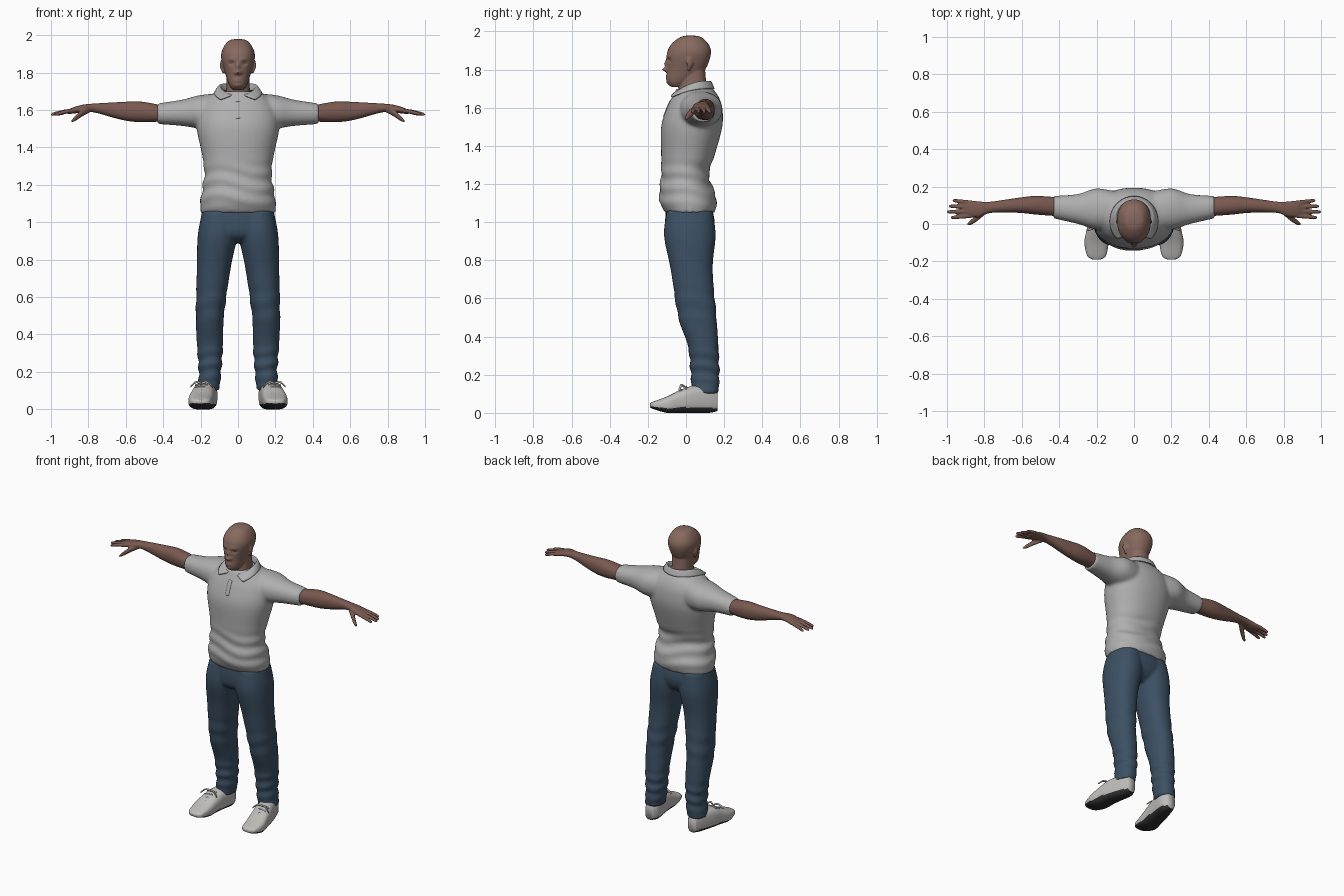
import bpy
import bmesh
from math import sin, cos, pi, exp
from mathutils import Matrix

if "Cube" in bpy.data.objects:
    bpy.data.objects.remove(bpy.data.objects["Cube"], do_unlink=True)

BOTH = (1, -1)
PLACE = {"x": lambda along, a, b: (along, a, b),
         "y": lambda along, a, b: (a, along, b),
         "z": lambda along, a, b: (a, b, along)}


def material(name, *colour):
    made = bpy.data.materials.new(name)
    made.use_nodes = True
    made.diffuse_color = (*colour, 1)
    made.node_tree.nodes["Principled BSDF"].inputs["Base Color"].default_value = (*colour, 1)
    return made


def spline(rows, steps):
    """Smooth rows of numbers with a Catmull-Rom spline."""
    result = []
    padded = [rows[0], *rows, rows[-1]]
    for before, start, end, after in zip(padded, padded[1:], padded[2:], padded[3:]):
        for step in range(steps):
            u = step / steps
            result.append([b + u / 2 * (c - a + u * (2*a - 5*b + 4*c - d + u * (3 * (b - c) + d - a)))
                           for a, b, c, d in zip(before, start, end, after)])
    return result + [list(rows[-1])]


def loft(bm, axis, rows, sides=(1,), count=48, steps=6, power=2.2):
    """Skin rounded sections; a row is (position, centre a, centre b, radius a, radius b)."""
    def bend(value):
        return abs(value) ** (2 / power) * (1 if value > 0 else -1)
    angles = [2 * pi * k / count for k in range(count)]
    for side in sides:
        rings = []
        for along, a, b, radius_a, radius_b in spline(rows, steps):
            points = [PLACE[axis](along, a + radius_a * bend(cos(w)), b + radius_b * bend(sin(w)))
                      for w in angles]
            rings.append([bm.verts.new((x * side, y, z)) for x, y, z in points])
        for ring, following in zip(rings, rings[1:]):
            for k in range(count):
                bm.faces.new((ring[k - 1], ring[k], following[k], following[k - 1]))
        bm.faces.new(rings[0])
        bm.faces.new(rings[-1])


def trunk(bm, rows, **options):
    """Upright centred loft; a row is (height, half width, front, back)."""
    loft(bm, "z", [(z, 0, (front + back) / 2, half, (back - front) / 2)
                   for z, half, front, back in rows], **options)


def tube(bm, points):
    """Thin paired round tube running sideways; a point is (x, y, z, radius)."""
    loft(bm, "x", [(*point, point[-1]) for point in points], BOTH, count=16, power=2)


def ellipsoid(bm, centre, radii, turn=0):
    shape = Matrix.Translation(centre) @ Matrix.Rotation(turn, 4, "Z") @ Matrix.Diagonal((*radii, 1))
    bmesh.ops.create_uvsphere(bm, u_segments=24, v_segments=16, radius=1, matrix=shape)


def folds(bm, low, high, amount, pitch):
    """Press soft cloth creases into a band of heights."""
    bm.normal_update()
    for vert in bm.verts:
        x, y, z = vert.co
        if low < z < high:
            fade = sin(pi * (z - low) / (high - low))
            vert.co += vert.normal * amount * fade * sin(pitch * z + 2 * sin(14 * x) + 9 * y)


def finish(name, bm, *materials, voxel=0, relax=0):
    """Turn the bmesh into a smooth object, fusing its pieces if a voxel size is given."""
    bmesh.ops.recalc_face_normals(bm, faces=bm.faces)
    for face in bm.faces:
        face.smooth = True
    mesh = bpy.data.meshes.new(name)
    bm.to_mesh(mesh)
    bm.free()
    for each in materials:
        mesh.materials.append(each)
    part = bpy.data.objects.new(name, mesh)
    bpy.context.collection.objects.link(part)
    if voxel:
        fuse = part.modifiers.new("fuse", "REMESH")
        fuse.mode, fuse.voxel_size, fuse.use_smooth_shade = "VOXEL", voxel, True
        part.modifiers.new("relax", "SMOOTH").iterations = relax
    return part


face_skin = material("face skin", .24, .14, .11)
arm_skin = material("arm skin", .19, .1, .08)
grey_cotton = material("grey cotton", .43, .43, .43)
blue_denim = material("blue denim", .045, .08, .125)
pale_leather = material("pale leather", .52, .51, .49)
dark_rubber = material("dark rubber", .03, .03, .03)
dark_brown = material("dark brown", .05, .03, .03)

# Head: skull, then facial features pushed in and out, neck and ears
bm = bmesh.new()
trunk(bm, [(1.71, .03, -.08, -.02), (1.74, .05, -.1, .03), (1.8, .07, -.1, .1),
           (1.88, .09, -.1, .13), (1.93, .08, -.08, .12), (1.97, .05, -.03, .08),
           (1.98, .01, .02, .03)], count=96, steps=10)
# Feature: x, z, width, height, push
features = {"nose tip": (0, 1.8, .015, .01, -.025), "nose bridge": (0, 1.83, .01, .02, -.015),
            "nostril": (.015, 1.8, .01, .01, -.005), "eye socket": (.035, 1.85, .015, .01, .012),
            "brow": (.03, 1.87, .02, .01, -.005), "lips": (0, 1.76, .02, .01, -.008),
            "mouth line": (0, 1.76, .02, .003, .006), "chin": (0, 1.73, .02, .01, -.006)}
for vert in bm.verts:
    across, depth, height = vert.co
    if depth < 0:
        vert.co.y += sum(push * exp(-((abs(across) - x) / wide) ** 2 - ((height - z) / tall) ** 2)
                         for x, z, wide, tall, push in features.values())
trunk(bm, [(1.6, .09, -.06, .13), (1.7, .065, -.04, .11), (1.8, .06, -.02, .1)])
for side in BOTH:
    ellipsoid(bm, (side * .086, .02, 1.84), (.008, .02, .03), side * .35)
    ellipsoid(bm, (side * .08, .015, 1.81), (.008, .01, .015))
finish("head", bm, face_skin, voxel=.005, relax=2)

# Eyes
bm = bmesh.new()
for side in BOTH:
    ellipsoid(bm, (side * .035, -.073, 1.85), (.014, .012, .005))
finish("eyes", bm, dark_brown)

# Shirt: torso and sleeves fused
bm = bmesh.new()
trunk(bm, [(1.05, .2, -.11, .15), (1.12, .2, -.14, .16), (1.25, .18, -.13, .12),
           (1.35, .19, -.13, .15), (1.5, .22, -.13, .19), (1.6, .21, -.1, .19),
           (1.66, .17, -.07, .17), (1.7, .11, -.05, .14)], count=64, steps=10)
folds(bm, 1.06, 1.34, .006, 75)
loft(bm, "x", [(.08, .07, 1.59, .1, .1), (.2, .08, 1.59, .11, .09),
               (.3, .08, 1.585, .08, .07), (.43, .09, 1.58, .06, .055)], BOTH)
shirt = finish("polo_shirt", bm, grey_cotton, voxel=.01, relax=6)

# Folded collar, open at the front; a row is half width, front, back, heights, opening angle
bm = bmesh.new()
grid = []
for half, front, back, low, high, opening in spline([(.08, -.05, .12, 1.66, 1.7, .3),
                                                     (.1, -.06, .13, 1.68, 1.74, .3),
                                                     (.13, -.12, .15, 1.64, 1.7, .8)], 4):
    line = []
    for k in range(49):
        angle = opening + (pi - opening) * k / 24
        swing = (1 - cos(angle)) / 2
        line.append(bm.verts.new((half * sin(angle), front + (back - front) * swing,
                                  low + (high - low) * swing + .02 * sin(angle) ** 2)))
    grid.append(line)
for line, following in zip(grid, grid[1:]):
    for k in range(1, len(line)):
        bm.faces.new((line[k - 1], line[k], following[k], following[k - 1]))
collar = finish("shirt_collar", bm, grey_cotton)
collar.modifiers.new("cloth", "SOLIDIFY").thickness = .008

# Button placket laid onto the chest
bm = bmesh.new()
upright = Matrix.Translation((0, -.2, 1.6)) @ Matrix.Rotation(pi / 2, 4, "X")
bmesh.ops.create_grid(bm, x_segments=4, y_segments=14, size=1,
                      matrix=upright @ Matrix.Diagonal((.012, .045, 1, 1)))
placket = finish("button_placket", bm, grey_cotton)
wrap = placket.modifiers.new("lay", "SHRINKWRAP")
wrap.target, wrap.wrap_method, wrap.use_project_y = shirt, "PROJECT", True
wrap.use_positive_direction, wrap.offset = True, .003
placket.modifiers.new("cloth", "SOLIDIFY").thickness = .005

# Arms and palms
bm = bmesh.new()
loft(bm, "x", [(.38, .09, 1.58, .05, .04), (.52, .1, 1.59, .05, .055), (.62, .1, 1.595, .04, .048),
               (.76, .09, 1.61, .03, .025), (.82, .08, 1.61, .04, .02),
               (.87, .08, 1.6, .045, .018), (.91, .08, 1.59, .04, .012)], BOTH)
# Fingers fan out from the palm, then the thumb
for k, reach in enumerate((.97, .99, 1, .98)):
    root, tip = .115 - .024 * k, .125 - .03 * k
    tube(bm, [(.87, root, 1.6, .011), ((.87 + reach) / 2, (root + tip) / 2, 1.59, .011),
              (reach - .01, tip, 1.578, .009), (reach, tip, 1.575, .004)])
tube(bm, [(.79, .07, 1.6, .012), (.83, .04, 1.585, .018), (.87, .01, 1.555, .014),
          (.89, 0, 1.54, .006)])
finish("arms", bm, arm_skin, voxel=.005, relax=2)

# Trousers: pelvis and legs fused
bm = bmesh.new()
trunk(bm, [(1.1, .18, -.1, .13), (1, .2, -.11, .15), (.93, .16, -.1, .13), (.89, .08, -.05, .08)])
loft(bm, "z", [(1.06, .1, .02, .09, .12), (.93, .11, .02, .105, .135), (.75, .13, .03, .09, .11),
               (.5, .15, .06, .075, .1), (.35, .15, .09, .07, .08), (.2, .15, .1, .06, .075),
               (.1, .16, .1, .06, .07)], BOTH, steps=12)
folds(bm, .11, .36, .005, 90)
folds(bm, .45, .68, .003, 60)
finish("trousers", bm, blue_denim, voxel=.009, relax=4)

# Shoes: leather upper, rubber where the surface faces down
bm = bmesh.new()
loft(bm, "y", [(-.19, .2, .04, .02, .01), (-.17, .2, .04, .05, .02), (-.1, .2, .043, .065, .043),
               (-.03, .19, .06, .063, .06), (.03, .18, .07, .06, .07), (.12, .16, .07, .05, .07),
               (.165, .16, .06, .03, .05)], BOTH, power=2.8)
for vert in bm.verts:
    vert.co.z = max(vert.co.z, 0)
bmesh.ops.recalc_face_normals(bm, faces=bm.faces)
bm.normal_update()
for face in bm.faces:
    face.material_index = int(face.normal.z < -.35)
finish("shoes", bm, pale_leather, dark_rubber)

# Laces across the tongue, with a bow on top
bm = bmesh.new()
for k in range(4):
    tube(bm, [(.195 + .035 * shift, -.075 + .025 * k, .093 + .014 * k - .007 * shift ** 2, .005)
              for shift in (-1, 0, 1)])
for way in BOTH:
    tube(bm, [(.195, -.01, .138, .006), (.195 + way * .03, -.025, .145, .006),
              (.195 + way * .06, -.035, .12, .005)])
finish("shoe_laces", bm, pale_leather)
